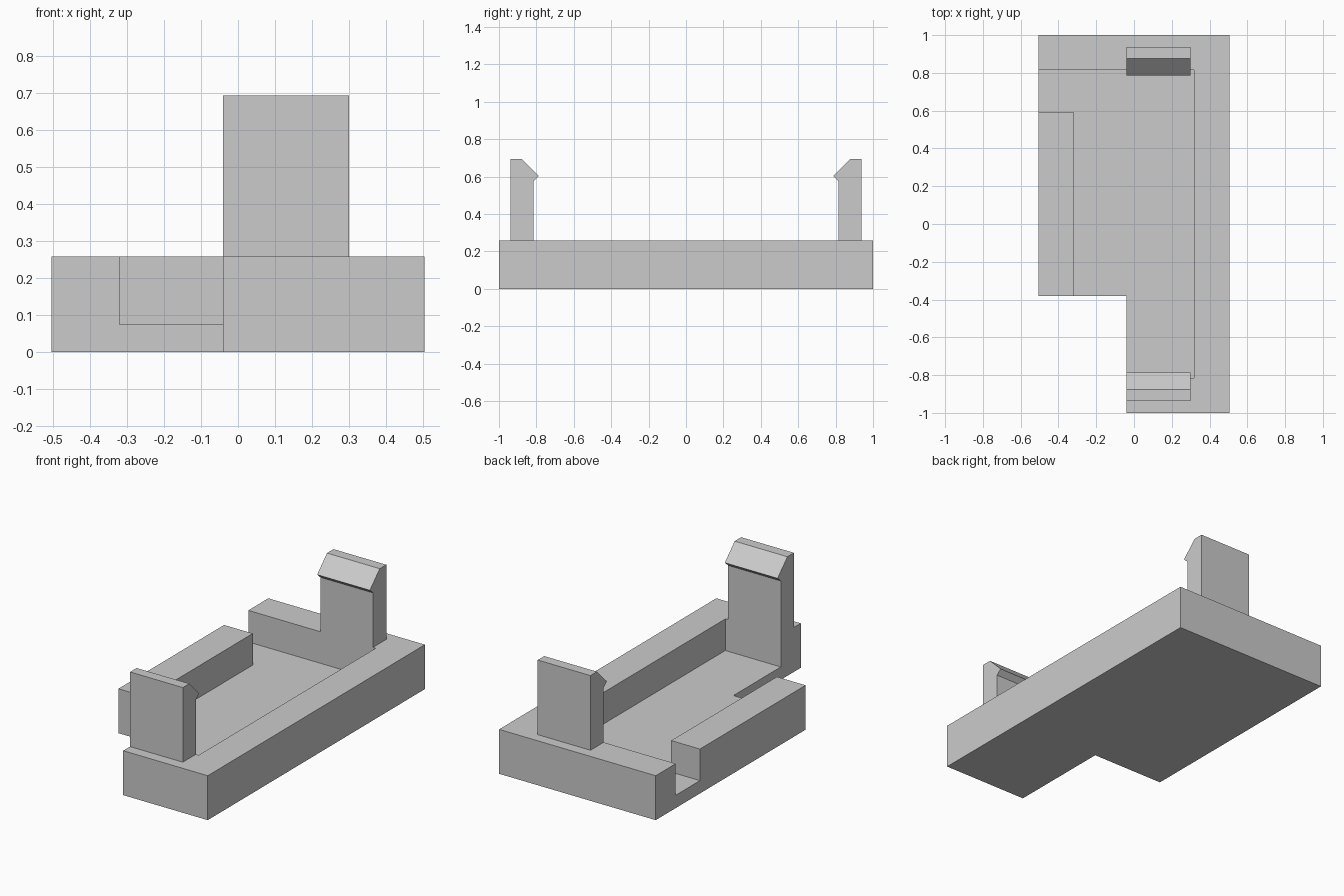
import bpy
import bmesh
from mathutils import Vector

cube = bpy.data.objects.get("Cube")
if cube:
    bpy.data.objects.remove(cube, do_unlink=True)

# Single plain grey
grey = bpy.data.materials.new("plain_grey")
grey.use_nodes = True
colour = (0.6, 0.6, 0.6, 1)
grey.diffuse_color = colour
grey.node_tree.nodes["Principled BSDF"].inputs["Base Color"].default_value = colour

FLOOR, TOP = 0.075, 0.259      # tray floor and wall top
STEP = -0.04                   # side of the narrow front arm


def prism(name, points, offset):
    """Extrude a closed outline of 3D points along offset."""
    bm = bmesh.new()
    face = bm.faces.new([bm.verts.new(p) for p in points])
    result = bmesh.ops.extrude_face_region(bm, geom=[face], use_keep_orig=True)
    moved = [v for v in result["geom"] if isinstance(v, bmesh.types.BMVert)]
    bmesh.ops.translate(bm, verts=moved, vec=Vector(offset))
    bmesh.ops.recalc_face_normals(bm, faces=bm.faces)
    mesh = bpy.data.meshes.new(name)
    bm.to_mesh(mesh)
    bm.free()
    mesh.materials.append(grey)
    obj = bpy.data.objects.new(name, mesh)
    bpy.context.collection.objects.link(obj)
    return obj


# Base block with one corner missing
outline = [(STEP, -1), (0.505, -1), (0.505, 1), (-0.505, 1),
           (-0.505, -0.38), (STEP, -0.38)]
base = prism("tray_base", [(x, y, 0) for x, y in outline], (0, 0, TOP))

# Pocket, open at the missing corner and through the side notch
pocket = [(-0.1, -0.816), (0.318, -0.816), (0.318, 0.816), (-0.6, 0.816),
          (-0.6, 0.593), (-0.32, 0.593), (-0.32, -0.5), (-0.1, -0.5)]
cutter = prism("pocket_cutter", [(x, y, FLOOR) for x, y in pocket], (0, 0, 0.5))
cutter.hide_render = True

cut = base.modifiers.new("pocket", "BOOLEAN")
cut.operation = "DIFFERENCE"
cut.solver = "EXACT"
cut.object = cutter
bpy.context.view_layer.objects.active = base
bpy.ops.object.modifier_apply(modifier=cut.name)
bpy.data.objects.remove(cutter, do_unlink=True)

# Hooked clips at both ends, barbs facing inward
hook = [(0.816, TOP), (0.937, TOP), (0.937, 0.694), (0.877, 0.694),
        (0.786, 0.603), (0.816, 0.576)]
for name, side in (("front_clip", -1), ("back_clip", 1)):
    prism(name, [(STEP, side * y, z) for y, z in hook], (0.34, 0, 0))
